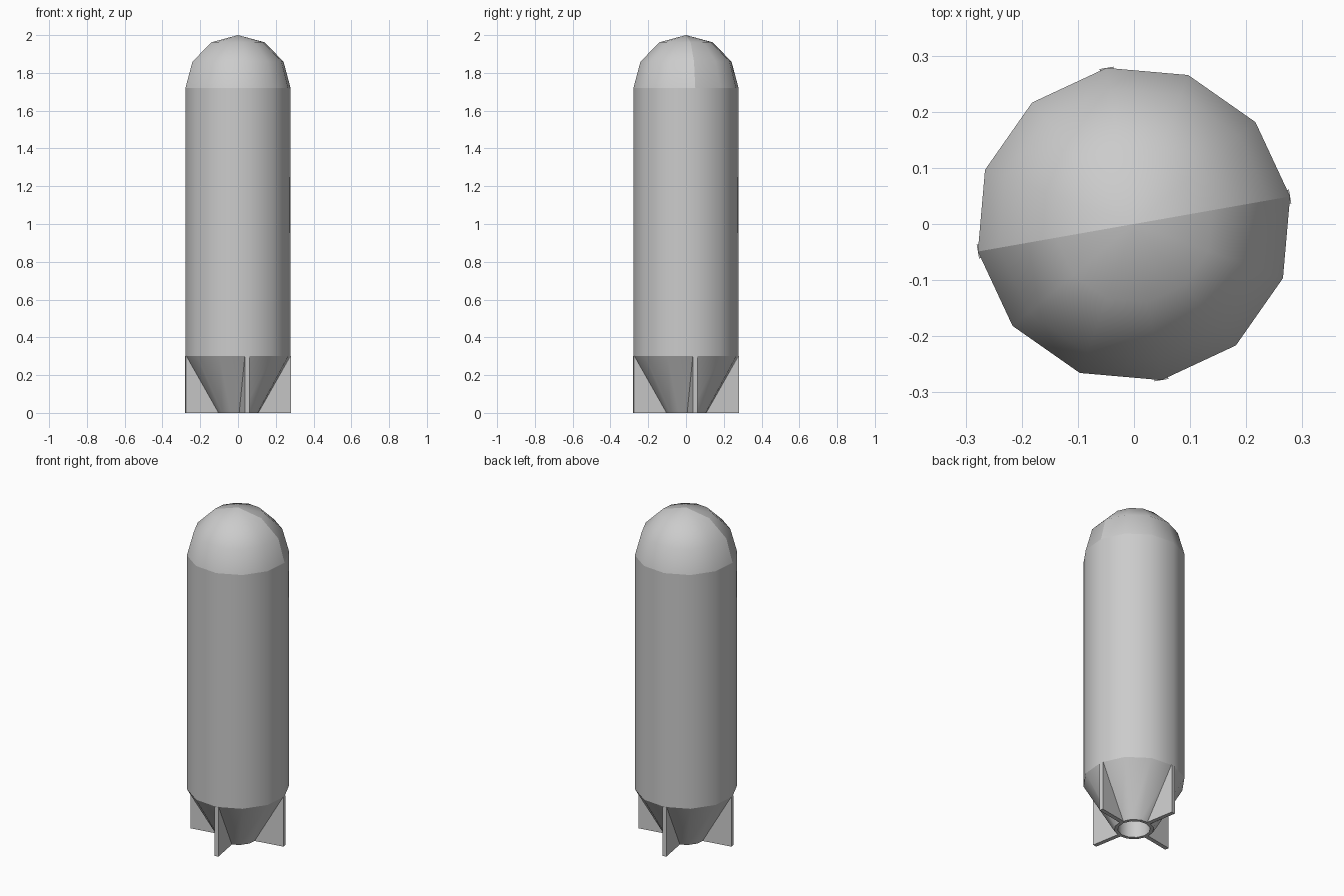
import bpy
import math
from mathutils import Matrix

cube = bpy.data.objects.get("Cube")
if cube:
    bpy.data.objects.remove(cube, do_unlink=True)

SIDES = 12
TURN = math.radians(10)
R = 0.2825
TAIL_TOP, DOME_BASE = 0.3, 1.72

grey = bpy.data.materials.new("light_grey")
grey.use_nodes = True
grey.diffuse_color = (0.6, 0.6, 0.6, 1)
grey.node_tree.nodes["Principled BSDF"].inputs["Base Color"].default_value = (0.6, 0.6, 0.6, 1)


def add_mesh(name, verts, faces, smooth_angle=None):
    mesh = bpy.data.meshes.new(name)
    mesh.from_pydata(verts, [], faces)
    mesh.materials.append(grey)
    obj = bpy.data.objects.new(name, mesh)
    bpy.context.collection.objects.link(obj)
    if smooth_angle:
        bpy.ops.object.select_all(action='DESELECT')
        obj.select_set(True)
        bpy.context.view_layer.objects.active = obj
        bpy.ops.object.shade_smooth_by_angle(angle=math.radians(smooth_angle))
    return obj


def lathe(name, profile, first=0, count=SIDES, tip=None):
    """Sweep a (radius, height) profile, listed upward on the outside, over some sides."""
    verts, faces, n = [], [], len(profile)
    full = count == SIDES
    columns = count if full else count + 1
    for i in range(columns):
        a = TURN + math.tau * (first + i) / SIDES
        verts += [(r * math.cos(a), r * math.sin(a), z) for r, z in profile]
    if tip is not None:
        verts.append((0, 0, tip))
    for i in range(count):
        a, b = i * n, (i + 1) % columns * n
        faces += [(a + k, b + k, b + k + 1, a + k + 1) for k in range(n - 1)]
        if tip is not None:
            faces.append((a + n - 1, b + n - 1, len(verts) - 1))
    return add_mesh(name, verts, faces, 40)


# Main cylinder
lathe("body", [(R, TAIL_TOP), (R, DOME_BASE)])

# Rounded nose, in two halves with a crease between them
arc = [math.radians(d) for d in (0, 30, 60)]
nose = [(R * math.cos(a), DOME_BASE + (2 - DOME_BASE) * math.sin(a)) for a in arc]
for name, first in (("nose_back_half", 0), ("nose_front_half", SIDES // 2)):
    lathe(name, nose, first, SIDES // 2, tip=2)

# Tapered tail with a thin rim and a recessed nozzle
lathe("tail_cone", [(0.09, 0), (0.11, 0), (R, TAIL_TOP)])
lathe("nozzle_recess", [(0.09, 0.2), (0.09, 0)])
lathe("nozzle_ceiling", [(0.045, 0.2), (0.09, 0.2)], tip=None)
lathe("nozzle_ceiling_centre", [(0, 0.2), (0.045, 0.2)])

# Four triangular fins
HALF = 0.0125
outline = [(0.1, 0), (R, 0), (R, TAIL_TOP), (R - 0.02, TAIL_TOP)]
n = len(outline)
for i in range(4):
    verts = [(r, side, z) for side in (-HALF, HALF) for r, z in outline]
    faces = [tuple(range(n)), tuple(reversed(range(n, 2 * n)))]
    faces += [(k, k + n, (k + 1) % n + n, (k + 1) % n) for k in range(n)]
    fin = add_mesh("fin_%d" % (i + 1), verts, faces)
    fin.data.transform(Matrix.Rotation(TURN + i * math.pi / 2, 4, 'Z'))
